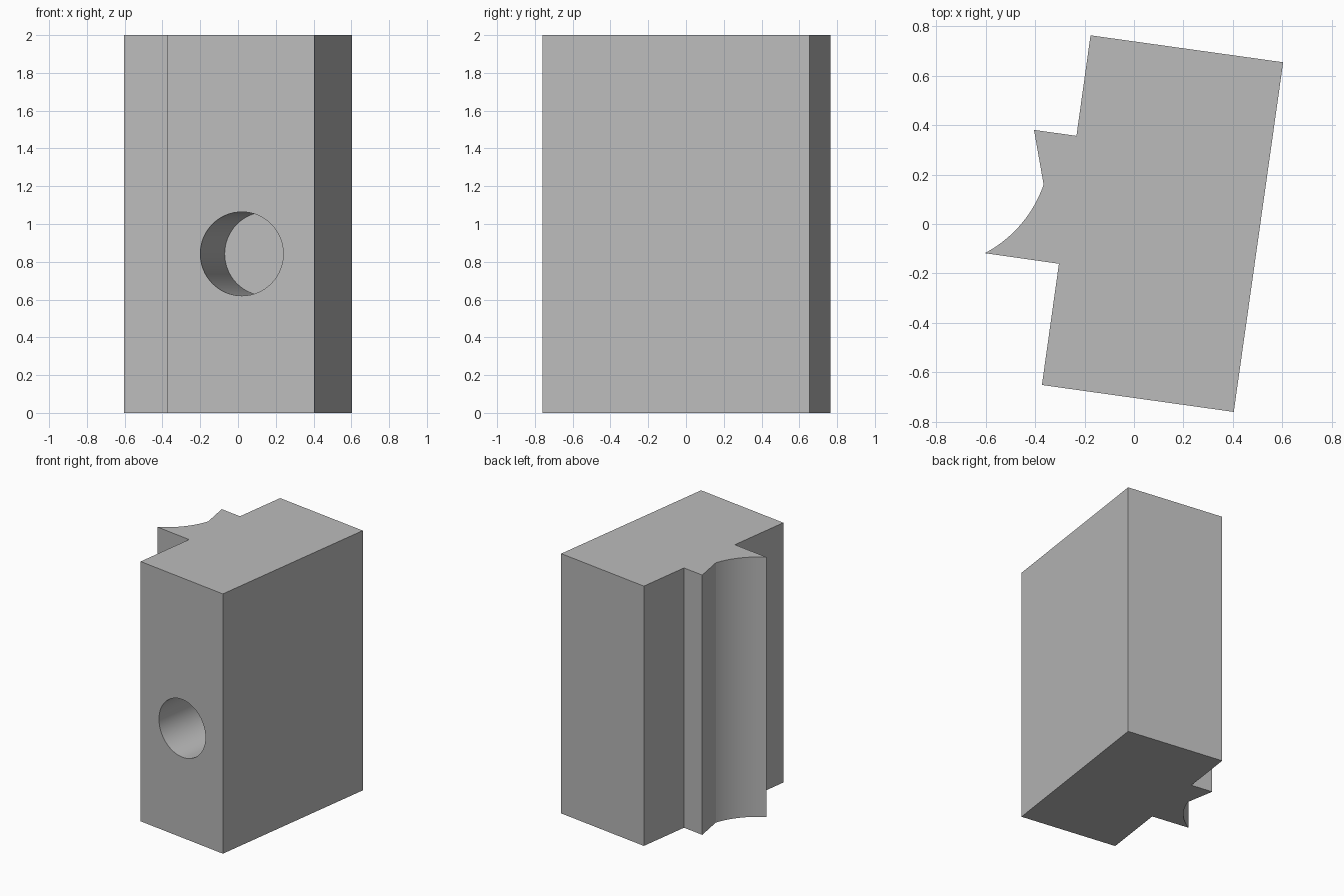
import bpy, bmesh, math
from mathutils import Vector

old = bpy.data.objects.get("Cube")
if old:
    bpy.data.objects.remove(old, do_unlink=True)

HEIGHT = 2.0

grey = bpy.data.materials.new("plain grey")
grey.use_nodes = True
colour = (0.5, 0.5, 0.5, 1)
grey.diffuse_color = colour
grey.node_tree.nodes["Principled BSDF"].inputs["Base Color"].default_value = colour


def arc(a, b, sagitta, steps=24):
    """Points of a circular arc from a to b, bulging to the left of a->b."""
    a, b = Vector(a), Vector(b)
    chord = b - a
    half = chord.length / 2
    radius = (half ** 2 + sagitta ** 2) / (2 * sagitta)
    side = Vector((-chord.y, chord.x)).normalized()
    centre = (a + b) / 2 - side * (radius - sagitta)
    sweep = math.asin(half / radius)
    start = math.atan2(side.y, side.x)
    return [centre + radius * Vector((math.cos(t), math.sin(t)))
            for t in (start + sweep * (1 - 2 * i / steps) for i in range(steps + 1))]


# Block with a hollowed rail on its right side, extruded from its plan
outline = [(-0.373, -0.652), (0.404, -0.761), (0.604, 0.655), (-0.176, 0.764),
           (-0.233, 0.357), (-0.405, 0.381)]
outline += [tuple(p) for p in arc((-0.366, 0.16), (-0.604, -0.118), 0.035)]
outline += [(-0.304, -0.161)]

bm = bmesh.new()
base = bm.faces.new([bm.verts.new((x, y, 0)) for x, y in outline])
top = bmesh.ops.extrude_face_region(bm, geom=[base])["geom"]
bmesh.ops.translate(bm, vec=(0, 0, HEIGHT),
                    verts=[v for v in top if isinstance(v, bmesh.types.BMVert)])
bmesh.ops.recalc_face_normals(bm, faces=bm.faces)
mesh = bpy.data.meshes.new("block")
bm.to_mesh(mesh)
bm.free()
mesh.materials.append(grey)
block = bpy.data.objects.new("block", mesh)
bpy.context.collection.objects.link(block)

# Blind round hole, square to the front face
inward = Vector((0.2, 1.416, 0)).normalized()
mouth = Vector((0.02, -0.707, 0.842))
depth, lead = 0.925, 0.2
bpy.ops.mesh.primitive_cylinder_add(
    vertices=64, radius=0.222, depth=depth + lead,
    location=mouth + inward * (depth - lead) / 2,
    rotation=inward.to_track_quat('Z', 'Y').to_euler())
cutter = bpy.context.object
cutter.name = "hole_cutter"
cutter.hide_render = True
cutter.data.materials.append(grey)

bpy.ops.object.select_all(action='DESELECT')
block.select_set(True)
bpy.context.view_layer.objects.active = block
cut = block.modifiers.new("hole", 'BOOLEAN')
cut.operation = 'DIFFERENCE'
cut.solver = 'EXACT'
cut.object = cutter
bpy.ops.object.modifier_apply(modifier=cut.name)
bpy.data.objects.remove(cutter, do_unlink=True)

bpy.ops.object.shade_smooth_by_angle(angle=math.radians(20))
